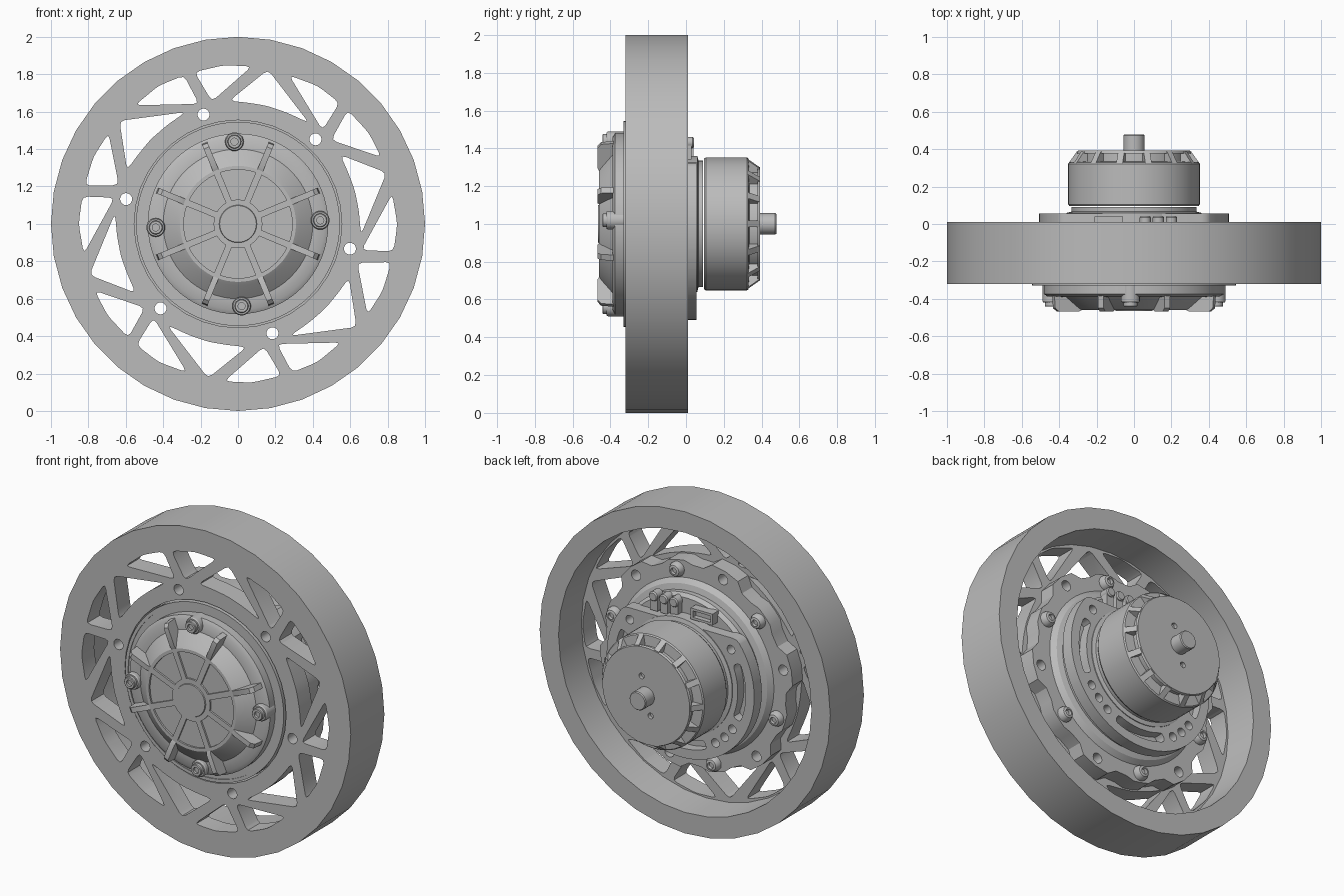
import bpy, bmesh, math
from mathutils import Matrix, Vector

cube = bpy.data.objects.get("Cube")
if cube:
    bpy.data.objects.remove(cube, do_unlink=True)

grey = bpy.data.materials.new("machined_grey")
grey.use_nodes = True
grey.diffuse_color = (0.5, 0.5, 0.5, 1)
grey.node_tree.nodes["Principled BSDF"].inputs["Base Color"].default_value = (0.5, 0.5, 0.5, 1)

AXIS_Z = 1.0  # height of the wheel axle


def polar(deg, r):
    a = math.radians(deg)
    return Vector((r * math.cos(a), AXIS_Z + r * math.sin(a)))


def rounded(pts, cut):
    """Soften every corner of a 2D outline."""
    out = []
    for i, p in enumerate(pts):
        a, b = pts[i - 1] - p, pts[(i + 1) % len(pts)] - p
        p0 = p + a.normalized() * min(cut, a.length * 0.45)
        p1 = p + b.normalized() * min(cut, b.length * 0.45)
        out += [p0, (p0 + p1 + 2 * p) / 4, p1]
    return out


def sector(a0, a1, r0, r1, inset=0, n=6):
    """Annular sector; inset narrows the inner end by some degrees."""
    outer = [polar(a0 + (a1 - a0) * i / n, r1) for i in range(n + 1)]
    b0, b1 = a0 + inset, a1 - inset
    return outer + [polar(b1 + (b0 - b1) * i / n, r0) for i in range(n + 1)]


def circle(centre, r, n=20):
    return [centre + Vector((math.cos(i * math.tau / n), math.sin(i * math.tau / n))) * r
            for i in range(n)]


def prism(bm, pts, y0, y1):
    """Extrude an x-z outline along y."""
    face = bm.faces.new([bm.verts.new((p.x, y0, p.y)) for p in pts])
    ext = bmesh.ops.extrude_face_region(bm, geom=[face])
    moved = [v for v in ext["geom"] if isinstance(v, bmesh.types.BMVert)]
    bmesh.ops.translate(bm, verts=moved, vec=(0, y1 - y0, 0))


def lathe(bm, prof, seg=48, centre=(0, AXIS_Z), closed=False):
    """Spin an (r, y) profile about an axis along y."""
    x, z = centre
    vs = [bm.verts.new((x + r, y, z)) for r, y in prof]
    pairs = list(zip(vs, vs[1:])) + ([(vs[-1], vs[0])] if closed else [])
    es = [bm.edges.new(p) for p in pairs]
    bmesh.ops.spin(bm, geom=vs + es, cent=(x, 0, z), axis=(0, 1, 0),
                   angle=math.tau, steps=seg, use_merge=True)


def rib(bm, prof, width, deg):
    """Radial fin from an (r, y) profile."""
    face = bm.faces.new([bm.verts.new((r, y, -width / 2)) for r, y in prof])
    ext = bmesh.ops.extrude_face_region(bm, geom=[face])
    moved = [v for v in ext["geom"] if isinstance(v, bmesh.types.BMVert)]
    bmesh.ops.translate(bm, verts=moved, vec=(0, 0, width))
    turn = Matrix.Translation((0, 0, AXIS_Z)) @ Matrix.Rotation(-math.radians(deg), 4, 'Y')
    bmesh.ops.transform(bm, matrix=turn, verts=list(face.verts) + moved)


def finish(name, bm):
    bmesh.ops.remove_doubles(bm, verts=bm.verts, dist=1e-5)
    bmesh.ops.recalc_face_normals(bm, faces=bm.faces)
    mesh = bpy.data.meshes.new(name)
    bm.to_mesh(mesh)
    bm.free()
    mesh.materials.append(grey)
    ob = bpy.data.objects.new(name, mesh)
    bpy.context.collection.objects.link(ob)
    return ob


def carve(ob, outlines, y0, y1):
    """Cut prisms out of an object."""
    bm = bmesh.new()
    for pts in outlines:
        prism(bm, pts, y0, y1)
    cutter = finish("cutter", bm)
    cutter.hide_render = True
    mod = ob.modifiers.new("cut", 'BOOLEAN')
    mod.object, mod.solver = cutter, 'EXACT'
    bpy.context.view_layer.objects.active = ob
    bpy.ops.object.modifier_apply(modifier=mod.name)
    bpy.data.objects.remove(cutter, do_unlink=True)


parts = []
SIXTHS = range(0, 360, 60)

# Wheel: deep rim with a pierced web at the front
bm = bmesh.new()
lathe(bm, [(.555, -.32), (1, -.32), (1, .01), (.87, .01), (.86, -.2), (.555, -.2)], 36, closed=True)
wheel = finish("wheel_rim_and_web", bm)
windows = [
    [(106, .845), (95, .852), (85, .845), (102, .67)],
    [(71, .84), (60, .852), (50, .845), (48, .675)],
    [(79, .84), (94, .66), (85, .65), (76, .65), (66, .65), (55, .66)],
]
cuts = [rounded([polar(a + k, r) for a, r in w], .03) for w in windows for k in SIXTHS]
bolt_holes = [circle(polar(47.5 + k, .613), .032) for k in SIXTHS]
carve(wheel, cuts + bolt_holes, -.4, -.15)
parts.append(wheel)

# Lobed flange joining the hub to the web
bm = bmesh.new()
lobes = []
for k in SIXTHS:
    lobes += [polar(47.5 + k + d, r) for d, r in
              [(-13, .62), (-8, .665), (0, .67), (8, .665), (13, .62), (20, .62), (25, .64), (30, .64),
               (35, .64), (40, .62)]]
prism(bm, lobes, -.205, -.1)
flange = finish("hub_flange", bm)
carve(flange, [circle(polar(0, 0), .51, 48)] + bolt_holes, -.3, 0)
parts.append(flange)

# Flange screws with socket recesses
bm = bmesh.new()
for k in SIXTHS:
    lathe(bm, [(0, -.11), (.046, -.11), (.046, -.085), (.034, -.062), (.02, -.058),
               (.018, -.075), (0, -.075)], 16, polar(17.5 + k, .585))
parts.append(finish("flange_screws", bm))

# Hub drum with its front cover
bm = bmesh.new()
lathe(bm, [(0, -.46), (.31, -.46), (.33, -.447), (.4, -.39), (.46, -.388), (.483, -.375), (.483, -.325),
           (.535, -.325), (.535, -.1), (.51, -.07), (.475, -.06), (.475, -.03), (.455, -.01),
           (.36, -.01), (.36, .06), (.335, .066), (.335, .09), (0, .09)], 64)
hub = finish("hub_drum", bm)
carve(hub, [sector(a - 19, a + 19, .13, .29, 4) for a in range(0, 360, 45)], -.5, -.449)
parts.append(hub)

# Thin lip around the hub opening
bm = bmesh.new()
lathe(bm, [(.525, -.33), (.545, -.33), (.545, -.2), (.525, -.2)], 64, closed=True)
parts.append(finish("hub_lip", bm))

# Cover ribs and central boss
bm = bmesh.new()
for k in range(8):
    rib(bm, [(.3, -.455), (.325, -.468), (.44, -.468), (.462, -.45), (.468, -.375), (.3, -.375)],
        .032, 22.5 + 45 * k)
lathe(bm, [(0, -.466), (.098, -.466), (.103, -.455), (0, -.455)], 40)
parts.append(finish("cover_ribs", bm))

# Cover bosses with socket screws
bm = bmesh.new()
for k in range(4):
    c = polar(92.5 + 90 * k, .44)
    lathe(bm, [(0, -.33), (.05, -.33), (.05, -.412), (.045, -.42), (0, -.42)], 24, c)
    lathe(bm, [(0, -.41), (.037, -.41), (.037, -.438), (.033, -.442), (.019, -.442),
               (.019, -.426), (0, -.426)], 18, c)
parts.append(finish("cover_screws", bm))

# Stator plate: flat on top, with kidney slots and holes
bm = bmesh.new()
prism(bm, rounded([polar(140 + 260 * i / 40, .508) for i in range(41)], .03), -.02, .055)
plate = finish("stator_plate", bm)
slots = [rounded(sector(a - 24, a + 24, .395, .45), .02) for a in (180, 270, 360)]
holes = [circle(polar(a, .43), .027, 16) for a in (144, 214, 225, 236, 304, 315, 326, 396)]
carve(plate, slots + holes, -.006, .1)
parts.append(plate)

# Motor can with a grooved, tapered end
bm = bmesh.new()
lathe(bm, [(0, .095), (.345, .095), (.352, .105), (.352, .322), (.346, .33), (.285, .335),
           (.285, .378), (.305, .378), (.3, .392), (0, .392)], 56)
motor = finish("motor_can", bm)
carve(motor, [circle(polar(a, .12), .018, 14) for a in (75, 255)], .37, .42)
parts.append(motor)

# Motor vent ribs
bm = bmesh.new()
for k in range(14):
    rib(bm, [(.27, .325), (.35, .325), (.343, .335), (.305, .388), (.27, .388)], .035, k * 360 / 14)
parts.append(finish("motor_vent_ribs", bm))

# Output shaft
bm = bmesh.new()
lathe(bm, [(0, .38), (.057, .38), (.057, .472), (.052, .478), (0, .478)], 28)
parts.append(finish("motor_shaft", bm))

# Cable outlets and connector socket above the stator plate
def box(bm, x0, x1, y0, y1, z0, z1):
    prism(bm, [Vector(p) for p in ((x0, z0), (x1, z0), (x1, z1), (x0, z1))], y0, y1)


bm = bmesh.new()
for x in (.06, .13, .2):
    lathe(bm, [(0, -.02), (.03, -.02), (.03, .035), (.024, .043), (0, .043)], 16, (x, 1.43))
    box(bm, x - .025, x + .025, -.02, .03, 1.34, 1.43)
parts.append(finish("cable_outlets", bm))

bm = bmesh.new()
box(bm, -.21, -.06, -.02, .04, 1.36, 1.43)
socket = finish("connector_socket", bm)
carve(socket, [[Vector(p) for p in ((-.195, 1.375), (-.075, 1.375), (-.075, 1.415), (-.195, 1.415))]], .01, .1)
parts.append(socket)

# Smooth round surfaces, keep edges crisp
bpy.ops.object.select_all(action='DESELECT')
for ob in parts:
    ob.select_set(True)
bpy.context.view_layer.objects.active = wheel
bpy.ops.object.shade_smooth_by_angle(angle=math.radians(30))
